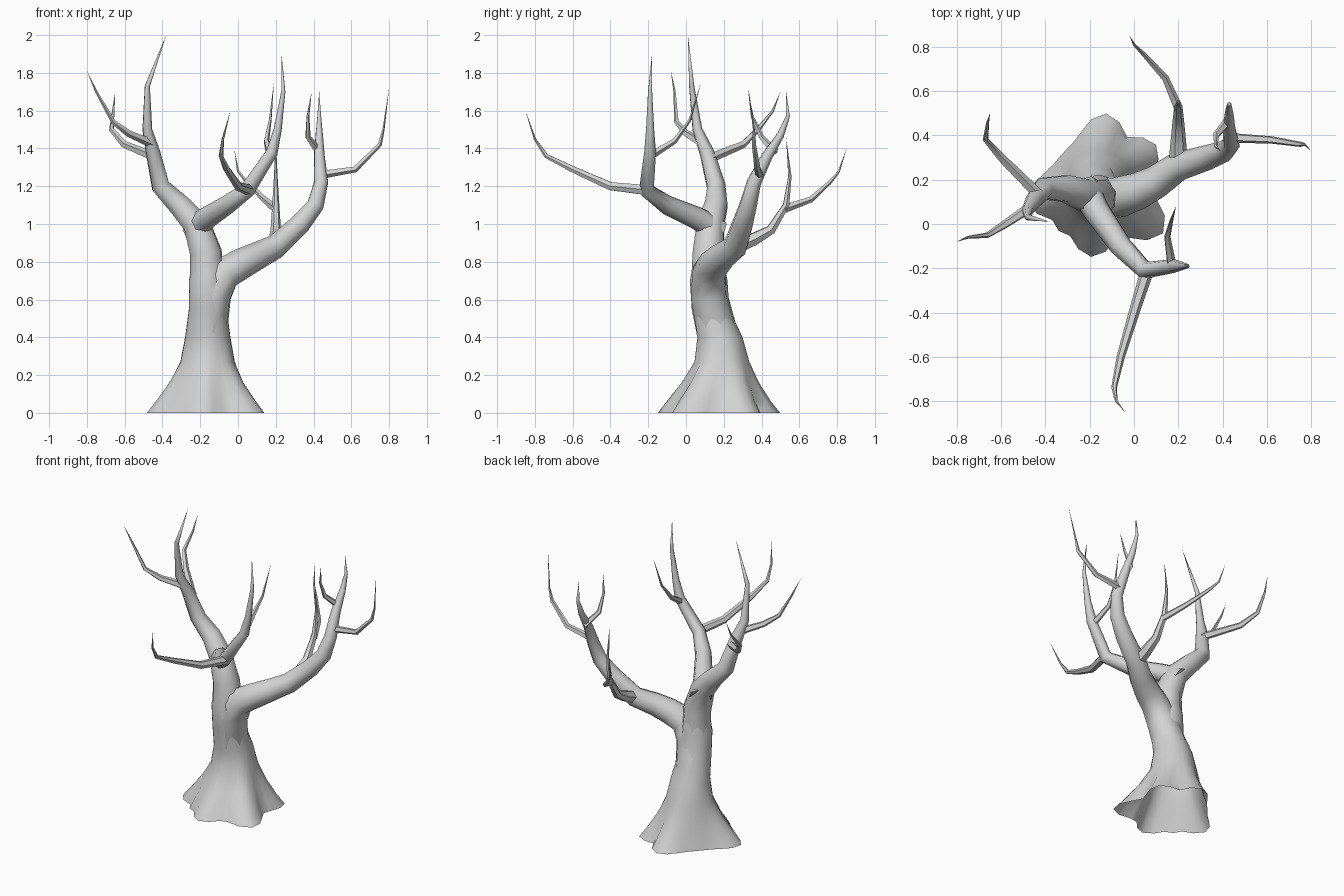
import bpy, bmesh, math
from mathutils import Vector

if "Cube" in bpy.data.objects:
    bpy.data.objects.remove(bpy.data.objects["Cube"], do_unlink=True)

grey = (0.65, 0.65, 0.65, 1)
bark = bpy.data.materials.new("grey_bark")
bark.use_nodes = True
bark.diffuse_color = grey
bark.node_tree.nodes["Principled BSDF"].inputs["Base Color"].default_value = grey


def finish(bm, name):
    """Turn the mesh into a named, smooth shaded object with bark on it."""
    bmesh.ops.recalc_face_normals(bm, faces=bm.faces)
    mesh = bpy.data.meshes.new(name)
    bm.to_mesh(mesh)
    bm.free()
    mesh.materials.append(bark)
    part = bpy.data.objects.new(name, mesh)
    bpy.context.collection.objects.link(part)
    bpy.ops.object.select_all(action="DESELECT")
    part.select_set(True)
    bpy.context.view_layer.objects.active = part
    bpy.ops.object.shade_smooth_by_angle(angle=math.radians(50))


def skin_rings(bm, rings):
    """Join each ring of vertices to the next one with quads."""
    for low, high in zip(rings, rings[1:]):
        for i in range(len(low)):
            bm.faces.new((low[i - 1], low[i], high[i], high[i - 1]))


def branch(name, sides, thickness, *path):
    """Limb along a path, tapering from its thickness to a sharp tip."""
    bm = bmesh.new()
    points = [Vector(p) for p in path]
    last = len(points) - 1
    rings, side = [], Vector((1, 0.3, 0))
    for i, point in enumerate(points[:-1]):
        ahead = (points[i + 1] - point).normalized()
        behind = (point - points[i - 1]).normalized() if i else ahead
        along = (ahead + behind).normalized()
        side = (side - along * side.dot(along)).normalized()
        across = along.cross(side)
        radius = thickness * (1 - i / last) ** 0.95
        ring = []
        for k in range(sides):
            angle = math.tau * k / sides
            offset = side * math.cos(angle) + across * math.sin(angle)
            ring.append(bm.verts.new(point + offset * radius))
        rings.append(ring)
    skin_rings(bm, rings)
    tip = bm.verts.new(points[-1])
    for k in range(sides):
        bm.faces.new((rings[-1][k - 1], rings[-1][k], tip))
    bm.faces.new(rings[0])
    finish(bm, name)


def root_reach(angle):
    """Distance of the ground outline from the trunk centre: pointed roots by direction."""
    roots = {-36: .14, 36: .1, 84: .11, 192: .11, 228: .05, 264: .1}
    return 0.22 + max(length * max(0, math.cos(angle - math.radians(degrees))) ** 12
                      for degrees, length in roots.items())


def trunk(sides):
    """Root outline on the ground blending into round sections, open below."""
    bm = bmesh.new()
    rings = []
    # height, depth of the centre, radius
    for z, y, radius in ((0, .17, .16), (.06, .17, .16), (.16, .18, .15), (.27, .19, .14),
                         (.4, .18, .12), (.55, .13, .1), (.7, .12, .1), (.85, .12, .07)):
        spread = max(0, 1 - z / 0.3) ** 1.5
        ring = []
        for k in range(sides):
            angle = math.tau * k / sides
            reach = radius + (root_reach(angle) - radius) * spread
            ring.append(bm.verts.new((reach * math.cos(angle) - .16, reach * math.sin(angle) + y, z)))
        rings.append(ring)
    skin_rings(bm, rings)
    bm.faces.new(rings[-1])
    finish(bm, "trunk")


trunk(sides=30)

# Tall right limb, carrying on from the trunk, with its twigs
branch("tall_limb", 8, .1, (-.16, .12, .64), (-.17, .12, .85), (-.22, .13, 1), (-.31, .16, 1.1),
       (-.41, .16, 1.2), (-.45, .11, 1.38), (-.48, .06, 1.5), (-.48, .03, 1.73), (-.38, .01, 2))
branch("tall_limb_outer_twig", 5, .025, (-.46, .08, 1.43), (-.58, 0, 1.48),
       (-.66, -.05, 1.54), (-.75, -.06, 1.7), (-.8, -.08, 1.81))
branch("tall_limb_back_twig", 5, .026, (-.43, .13, 1.35), (-.6, .3, 1.42),
       (-.67, .38, 1.5), (-.66, .46, 1.6), (-.65, .5, 1.7))

# Front limb, with a reaching twig and an upright one
branch("front_limb", 8, .07, (-.23, .17, .96), (-.17, .06, 1.03), (-.06, -.1, 1.1),
       (.05, -.21, 1.18), (.18, -.19, 1.38), (.21, -.19, 1.5), (.24, -.19, 1.7), (.23, -.18, 1.9))
branch("front_limb_reaching_twig", 6, .03, (.06, -.21, 1.18), (0, -.4, 1.2),
       (-.06, -.6, 1.29), (-.09, -.74, 1.36), (-.08, -.8, 1.45), (-.04, -.85, 1.6))
branch("front_limb_upright_twig", 5, .022, (.17, -.19, 1.36), (.15, -.06, 1.44),
       (.17, .02, 1.55), (.19, .08, 1.75))

# Broad left limb with its twigs
branch("broad_limb", 8, .11, (-.16, .16, .45), (-.13, .12, .63), (-.07, .12, .74), (.02, .15, .79),
       (.1, .19, .83), (.2, .26, .88), (.33, .3, 1), (.41, .33, 1.1), (.44, .36, 1.22),
       (.43, .43, 1.36), (.43, .5, 1.47), (.43, .54, 1.57), (.43, .53, 1.7))
branch("broad_limb_outer_twig", 5, .023, (.43, .39, 1.26), (.62, .38, 1.29),
       (.75, .36, 1.42), (.77, .36, 1.5), (.8, .33, 1.72))
branch("broad_limb_inner_twig", 5, .022, (.43, .47, 1.38), (.37, .4, 1.46),
       (.37, .35, 1.57), (.39, .33, 1.7))

# Back limb rising from the broad one, with its twig
branch("back_limb", 6, .045, (.2, .26, .88), (.2, .36, .92), (.2, .45, .97),
       (.2, .53, 1.1), (.2, .55, 1.25), (.2, .53, 1.46))
branch("back_limb_twig", 5, .022, (.2, .52, 1.08), (.14, .66, 1.13),
       (.05, .76, 1.22), (0, .81, 1.28), (-.02, .85, 1.4))
